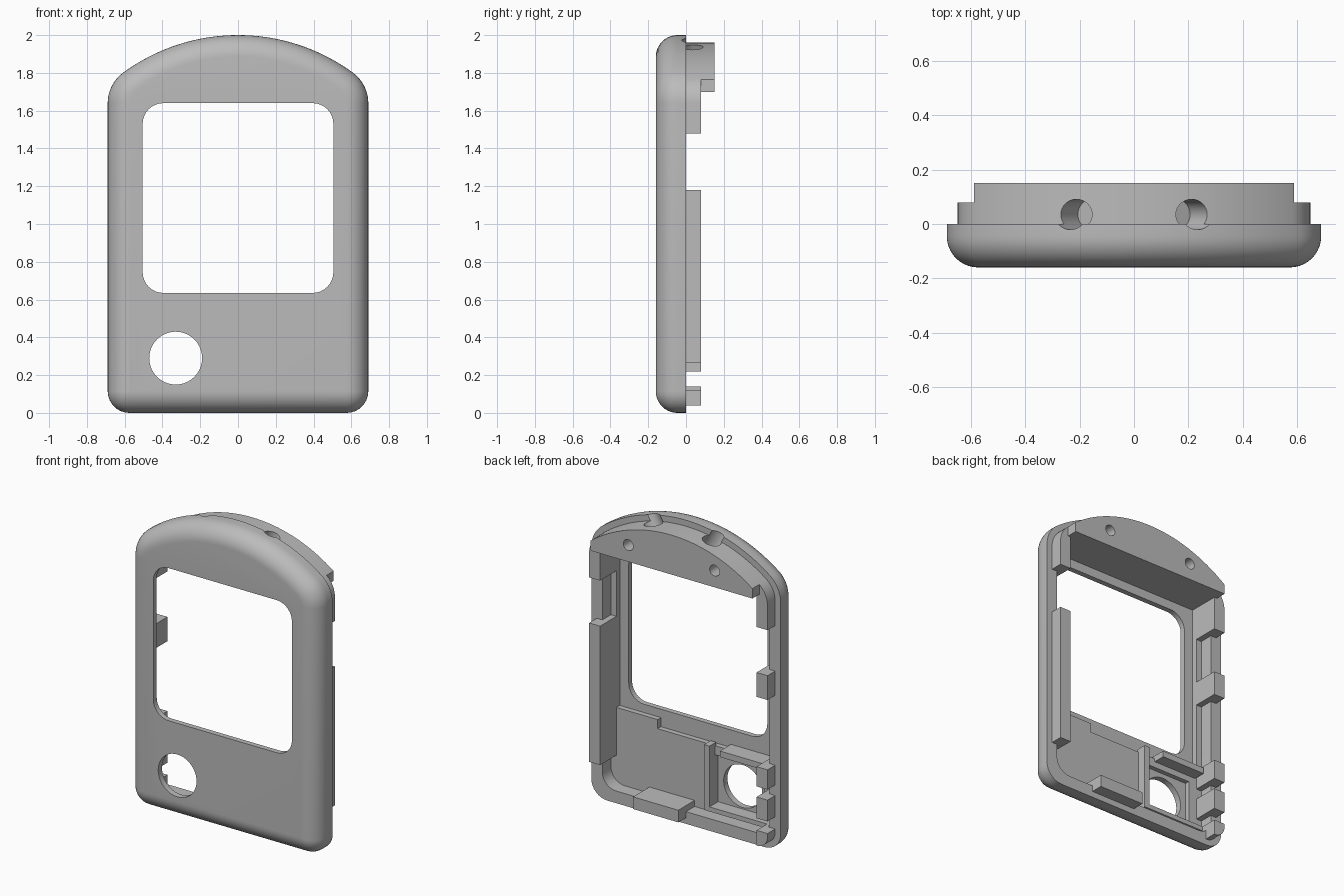
import bpy, bmesh
from math import sin, cos, pi, atan2, sqrt
from mathutils import Vector

cube = bpy.data.objects.get("Cube")
if cube:
    bpy.data.objects.remove(cube, do_unlink=True)

grey = bpy.data.materials.new("plain_grey")
grey.use_nodes = True
colour = (0.5, 0.5, 0.5, 1)
grey.diffuse_color = colour
grey.node_tree.nodes["Principled BSDF"].inputs["Base Color"].default_value = colour

W = 0.69           # half width
CROWN = 1.03       # radius of the domed top
SHOULDER = 0.2     # radius between dome and sides
FLOOR = -0.09      # inner face of the front wall


def arc(cx, cz, r, a0, a1, n):
    return [(cx + r * cos(a0 + (a1 - a0) * i / n), cz + r * sin(a0 + (a1 - a0) * i / n))
            for i in range(n + 1)]


def outline(d, foot=None):
    """Case outline in x, z, shrunk by d, with an optional bottom corner radius."""
    foot = foot or max(0.115 - d, 0.004)
    sx, top = W - SHOULDER, 2 - CROWN
    h = sqrt((CROWN - SHOULDER) ** 2 - sx ** 2)
    a = atan2(h, sx)
    right = arc(W - d - foot, d + foot, foot, -pi / 2, 0, 8)
    right += arc(sx, top + h, SHOULDER - d, 0, a, 10)
    right += arc(0, top, CROWN - d, a, pi / 2, 20)[1:]
    return right + [(-x, z) for x, z in reversed(right[:-1])]


def rect(x0, x1, z0, z1):
    return [(x0, z0), (x1, z0), (x1, z1), (x0, z1)]


def rounded(x0, x1, z0, z1, r):
    return (arc(x1 - r, z0 + r, r, -pi / 2, 0, 8) + arc(x1 - r, z1 - r, r, 0, pi / 2, 8)
            + arc(x0 + r, z1 - r, r, pi / 2, pi, 8) + arc(x0 + r, z0 + r, r, pi, 1.5 * pi, 8))


def circle(cx, cz, r, n=40):
    return arc(cx, cz, r, 0, 2 * pi, n)[:-1]


def loft(name, rings):
    """Solid through a list of (outline, y) rings."""
    bm = bmesh.new()
    loops = [[bm.verts.new((x, y, z)) for x, z in pts] for pts, y in rings]
    for a, b in zip(loops, loops[1:]):
        for i in range(len(a)):
            j = (i + 1) % len(a)
            bm.faces.new((a[i], a[j], b[j], b[i]))
    bm.faces.new(loops[0])
    bm.faces.new(loops[-1])
    bmesh.ops.recalc_face_normals(bm, faces=bm.faces)
    mesh = bpy.data.meshes.new(name)
    bm.to_mesh(mesh)
    bm.free()
    ob = bpy.data.objects.new(name, mesh)
    bpy.context.collection.objects.link(ob)
    mesh.materials.append(grey)
    return ob


def prism(name, pts, y0, y1):
    return loft(name, [(pts, y0), (pts, y1)])


def combine(ob, tool, op):
    mod = ob.modifiers.new(op, "BOOLEAN")
    mod.operation, mod.solver, mod.object = op, "EXACT", tool
    bpy.ops.object.select_all(action="DESELECT")
    bpy.context.view_layer.objects.active = ob
    ob.select_set(True)
    bpy.ops.object.modifier_apply(modifier=mod.name)
    bpy.data.objects.remove(tool, do_unlink=True)


def cut(ob, pts, y0, y1):
    combine(ob, prism("cutter", pts, y0, y1), "DIFFERENCE")


def cord_hole(ob, side):
    """Slanted round hole in the domed top."""
    axis = Vector((side * 0.6, 0, 1)).normalized()
    bpy.ops.mesh.primitive_cylinder_add(
        vertices=32, radius=0.056, depth=0.28,
        location=Vector((side * 0.215, 0.035, 1.94)) + axis * 0.03,
        rotation=axis.to_track_quat("Z", "Y").to_euler())
    combine(ob, bpy.context.object, "DIFFERENCE")


def smooth(ob):
    bpy.ops.object.select_all(action="DESELECT")
    bpy.context.view_layer.objects.active = ob
    ob.select_set(True)
    bpy.ops.object.shade_smooth_by_angle(angle=0.5)


# Front shell with a rounded front edge
R = 0.115
rings = [(outline(0), 0)]
for i in range(11):
    t = pi / 2 * i / 10
    rings.append((outline(R * (1 - cos(t))), -0.16 + R - R * sin(t)))
shell = loft("front_shell", rings)
cut(shell, outline(0.08, 0.1), FLOOR, 0.1)                      # cavity
cut(shell, rect(-0.57, 0.57, 0.58, 1.7), -0.125, 0.05)          # screen seat
cut(shell, rect(-0.57, 0.27, 0.52, 0.6), -0.125, 0.05)          # seat step
cut(shell, rounded(-0.505, 0.505, 0.635, 1.64, 0.11), -0.3, 0.1)
cut(shell, rect(-0.51, -0.15, 0.14, 0.46), -0.12, 0.05)         # button seat
cut(shell, circle(-0.33, 0.29, 0.14), -0.3, 0.1)

# Solid block behind the domed top
block = prism("top_block", outline(0.04), -0.1, 0.152)
combine(block, prism("limits", rect(-0.59, 0.59, 1.7, 2.1), -1, 1), "INTERSECT")
for side in (-1, 1):
    cut(block, circle(side * 0.315, 1.81, 0.036, 24), 0.03, 0.3)  # screw hole
    cord_hole(block, side)
    cord_hole(shell, side)
smooth(shell)
smooth(block)

# Tabs standing above the rim, trimmed to the inset outline
tabs = {
    "left_top_tab": (0.57, 0.66, 1.48, 1.9),
    "right_top_tab": (-0.66, -0.57, 1.48, 1.9),
    "left_long_tab": (0.57, 0.66, 0.265, 1.18),
    "right_middle_tab": (-0.66, -0.57, 1.02, 1.18),
    "right_upper_button_tab": (-0.66, -0.57, 0.43, 0.56),
    "right_lower_button_tab": (-0.66, -0.57, 0.22, 0.36),
    "right_corner_tab": (-0.66, -0.57, 0.03, 0.14),
    "bottom_tab": (0.0, 0.33, 0.03, 0.12),
}
for name, limits in tabs.items():
    tab = prism(name, outline(0.04), FLOOR - 0.01, 0.08)
    combine(tab, prism("limits", rect(*limits), -1, 1), "INTERSECT")
    smooth(tab)

# Ribs framing the button
prism("button_side_rib", rect(-0.15, -0.11, 0.14, 0.54), FLOOR - 0.01, -0.03)
prism("button_lower_rib", rect(-0.6, -0.11, 0.11, 0.14), FLOOR - 0.01, -0.03)
prism("button_upper_rib", rect(-0.56, -0.24, 0.5, 0.54), FLOOR - 0.04, -0.01)
